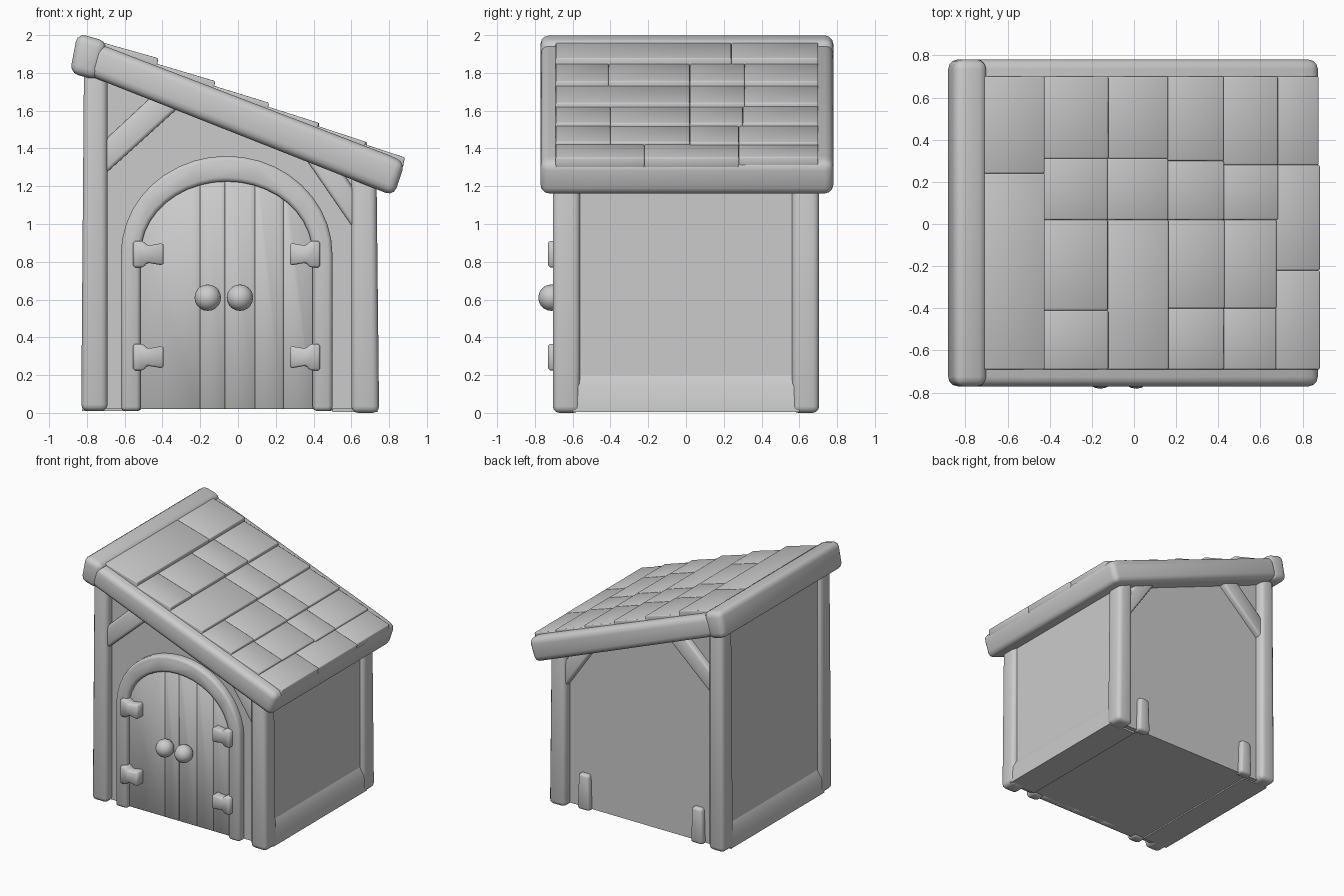
import bpy, bmesh, math, random
from mathutils import Matrix

random.seed(4)
cube = bpy.data.objects.get("Cube")
if cube:
    bpy.data.objects.remove(cube, do_unlink=True)

grey = bpy.data.materials.new("plain grey")
grey.use_nodes = True
colour = (0.6, 0.6, 0.6, 1)
grey.diffuse_color = colour
grey.node_tree.nodes["Principled BSDF"].inputs["Base Color"].default_value = colour

PITCH = -0.387


def roof_top(x):
    return 1.94 + PITCH * (x + 0.7)


def under(x):
    return roof_top(x) - 0.14


def finish(name, bm, bevel=0.0, segments=2):
    """Round the hard edges, then turn the bmesh into a shaded object."""
    bmesh.ops.recalc_face_normals(bm, faces=bm.faces)
    if bevel:
        hard = [e for e in bm.edges if e.calc_face_angle(0) > 0.6]
        bmesh.ops.bevel(bm, geom=hard, offset=bevel, segments=segments,
                        profile=0.5, affect='EDGES', clamp_overlap=True)
    mesh = bpy.data.meshes.new(name)
    bm.to_mesh(mesh)
    bm.free()
    mesh.materials.append(grey)
    ob = bpy.data.objects.new(name, mesh)
    bpy.context.collection.objects.link(ob)
    bpy.ops.object.select_all(action='DESELECT')
    ob.select_set(True)
    bpy.context.view_layer.objects.active = ob
    bpy.ops.object.shade_smooth_by_angle(angle=math.radians(50))
    return ob


def prism(name, outline, y0, y1, bevel=0.0, segments=2):
    """Extrude an x-z outline along y."""
    bm = bmesh.new()
    face = bm.faces.new([bm.verts.new((x, y0, z)) for x, z in outline])
    new = bmesh.ops.extrude_face_region(bm, geom=[face])["geom"]
    moved = [v for v in new if isinstance(v, bmesh.types.BMVert)]
    bmesh.ops.translate(bm, verts=moved, vec=(0, y1 - y0, 0))
    return finish(name, bm, bevel, segments)


# Walls: one body with a sloping top
prism("wall_body", [(-0.79, 0.02), (0.705, 0.02), (0.705, under(0.705) + 0.05),
                    (-0.79, under(-0.79) + 0.05)], -0.635, 0.635)

# Corner posts, diagonal braces and short wall stubs, front and back
for side, s in (("front", -1), ("back", 1)):
    prism(side + "_tall_post", [(-0.83, 0.01), (-0.69, 0.01), (-0.69, under(-0.69) + 0.04),
                                (-0.815, under(-0.815) + 0.04)], s * 0.56, s * 0.705, 0.035, 3)
    prism(side + "_short_post", [(0.6, 0.0), (0.747, 0.0), (0.733, under(0.733) + 0.04),
                                 (0.6, under(0.6) + 0.04)], s * 0.56, s * 0.705, 0.035, 3)
    prism(side + "_tall_brace", [(-0.72, 1.25), (-0.3, 1.63), (-0.43, 1.7), (-0.72, 1.43)],
          s * 0.58, s * 0.685, 0.02)
    prism(side + "_short_brace", [(0.63, 0.95), (0.63, 1.16), (0.47, 1.4), (0.32, 1.4)],
          s * 0.58, s * 0.685, 0.02)
for x in (-0.62, 0.4):
    prism("back_stub", [(x, 0.01), (x + 0.11, 0.01), (x + 0.1, 0.3), (x + 0.01, 0.3)],
          0.6, 0.675, 0.02)

# Sills under the recessed side panels, sloping in to the wall
prism("tall_side_sill", [(-0.825, 0.01), (-0.6, 0.01), (-0.6, 0.2), (-0.79, 0.2),
                         (-0.82, 0.14)], -0.6, 0.6)
prism("short_side_sill", [(0.5, 0.005), (0.74, 0.005), (0.735, 0.14), (0.705, 0.2),
                          (0.5, 0.2)], -0.6, 0.6)

# Arched door frame
MID, SPRING = -0.06, 0.84


def arch(half, rise, steps=20):
    return [(MID + half * math.cos(math.pi * i / steps),
             SPRING + rise * math.sin(math.pi * i / steps)) for i in range(steps + 1)]


outer, inner = arch(0.56, 0.52), arch(0.455, 0.385)
frame = ([(outer[0][0], 0.01)] + outer + [(outer[-1][0], 0.01), (inner[-1][0], 0.01)]
         + inner[::-1] + [(inner[0][0], 0.01)])
prism("door_frame", frame, -0.6, -0.695, 0.022)

# Door planks, each cut to the arch above it
seams = [-0.52, -0.2, -0.07, 0.09, 0.24, 0.4]


def door_top(x):
    t = min(1, abs(x - MID) / 0.47)
    return SPRING + 0.4 * math.sqrt(1 - t * t)


for a, b in zip(seams, seams[1:]):
    top = [(b + (a - b) * i / 6, door_top(b + (a - b) * i / 6)) for i in range(7)]
    prism("door_plank", [(a, 0.02), (b, 0.02)] + top, -0.6, -0.66, 0.004, 1)

# Hinges flare out towards the frame
for z in (0.295, 0.84):
    for s in (-1, 1):
        shape = [(MID + s * dx, z + dz) for dx, dz in
                 ((0.495, -0.07), (0.495, 0.07), (0.44, 0.07), (0.42, 0.045),
                  (0.335, 0.06), (0.335, -0.06), (0.42, -0.045), (0.44, -0.07))]
        prism("hinge", shape, -0.62, -0.73, 0.01, 1)

# Round knobs
for x in (-0.16, 0.01):
    bm = bmesh.new()
    bmesh.ops.create_uvsphere(bm, u_segments=16, v_segments=10, radius=0.07,
                              matrix=Matrix.Translation((x, -0.712, 0.61)))
    finish("door_knob", bm)

# Roof slab and the thick beam along its high edge
prism("roof_slab", [(-0.8, 1.79), (0.825, 1.148), (0.885, 1.325),
                    (0.8, roof_top(0.8) + 0.005), (-0.75, roof_top(-0.75))],
      -0.77, 0.78, 0.045, 3)
prism("ridge_beam", [(-0.89, 1.8), (-0.745, 1.76), (-0.69, 1.965), (-0.85, 2.01)],
      -0.77, 0.78, 0.045, 3)

# Overlapping roof tiles: each row tips up at its lower edge
rows = [(-0.74, -0.42, (0.24,)), (-0.44, -0.12, (-0.41, 0.02, 0.31)),
        (-0.14, 0.16, (0.02, 0.31)), (0.14, 0.43, (-0.4, 0.02, 0.3)),
        (0.41, 0.68, (-0.4, 0.02, 0.28)), (0.66, 0.88, (-0.22, 0.28))]
for x0, x1, cuts in rows:
    edges = [-0.69, *cuts, 0.7]
    lift = 0.045 - 0.02 * (x1 + 0.42) / 1.3
    for y0, y1 in zip(edges, edges[1:]):
        end = x1 + random.uniform(-0.005, 0.005)
        prism("roof_tile", [(x0, roof_top(x0) - 0.04), (end - 0.01, roof_top(end) - 0.03),
                            (end, roof_top(end) + lift), (x0, roof_top(x0) + 0.012)],
              y0, y1, 0.007, 2)
